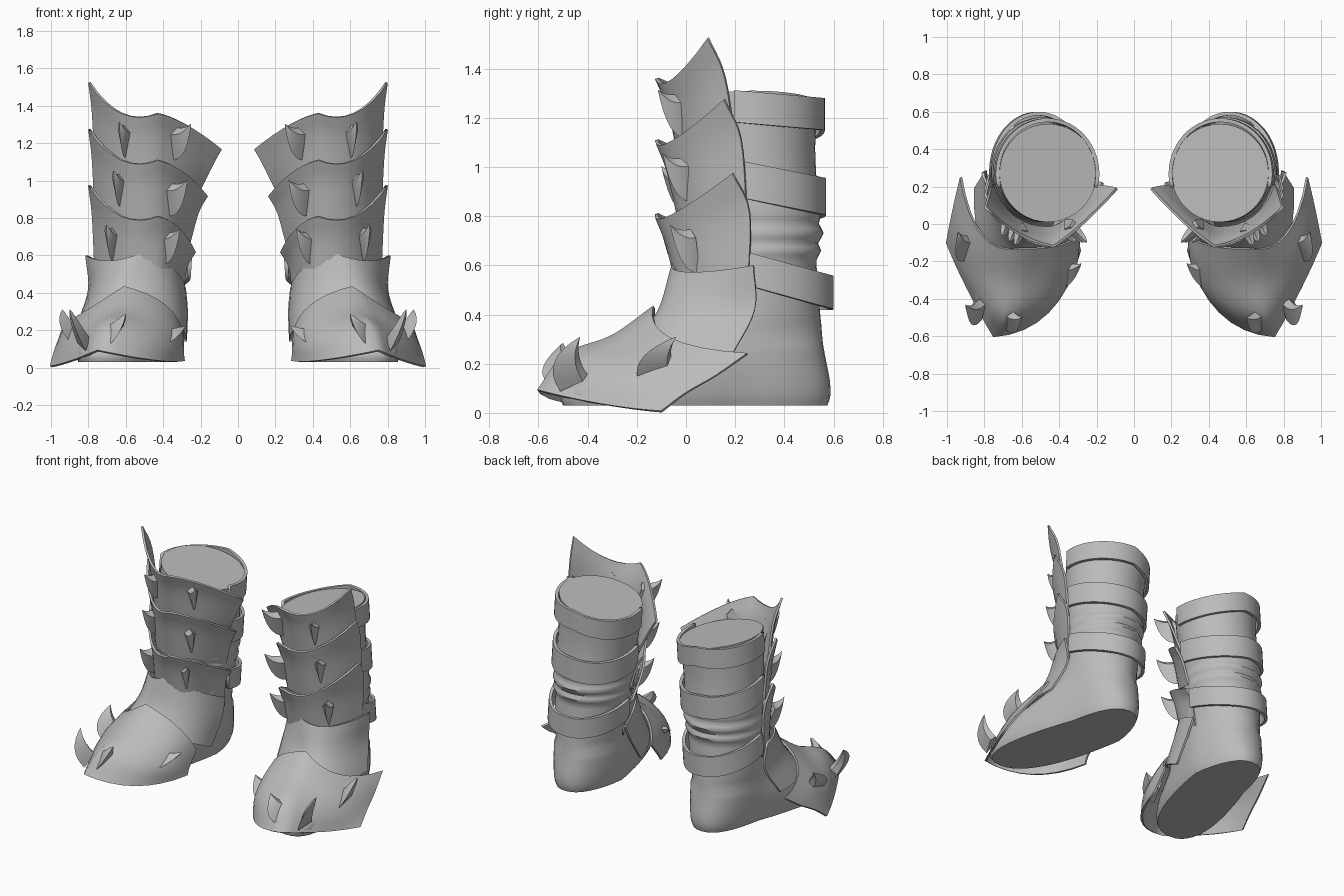
import bpy, bmesh, math
from mathutils import Vector

if "Cube" in bpy.data.objects:
    bpy.data.objects.remove(bpy.data.objects["Cube"])

GREY = (0.5, 0.5, 0.5, 1)
mat = bpy.data.materials.new("plain grey")
mat.use_nodes = True
mat.diffuse_color = GREY
mat.node_tree.nodes["Principled BSDF"].inputs["Base Color"].default_value = GREY


def finish(name, verts, faces, thickness=0, angle=35):
    """Make a smooth object, thicken it if asked, and mirror it to the other boot."""
    mesh = bpy.data.meshes.new(name)
    mesh.from_pydata(verts, [], faces)
    mesh.materials.append(mat)
    ob = bpy.data.objects.new(name, mesh)
    bpy.context.collection.objects.link(ob)
    bpy.ops.object.select_all(action="DESELECT")
    ob.select_set(True)
    bpy.context.view_layer.objects.active = ob
    bpy.ops.object.shade_smooth_by_angle(angle=math.radians(angle))
    bm = bmesh.new()
    bm.from_mesh(mesh)
    if thickness:
        # Crisp rims on the thin shells
        for e in bm.edges:
            if e.is_boundary:
                e.smooth = False
        solid = ob.modifiers.new("thickness", "SOLIDIFY")
        solid.thickness = thickness
        solid.offset = 0
    else:
        bmesh.ops.recalc_face_normals(bm, faces=bm.faces)
    bm.to_mesh(mesh)
    bm.free()
    ob.modifiers.new("pair", "MIRROR").use_mirror_merge = False


def grid_faces(rows, cols, closed=False):
    faces = []
    for r in range(rows - 1):
        for c in range(cols if closed else cols - 1):
            d = (c + 1) % cols
            faces.append((r * cols + c, (r + 1) * cols + c, (r + 1) * cols + d, r * cols + d))
    return faces


def through(a, b, c, t):
    """Parabola through three points."""
    return a * (2 * t - 1) * (t - 1) + b * 4 * t * (1 - t) + c * t * (2 * t - 1)


def catmull(points, steps):
    p = [2 * points[0] - points[1]] + points + [2 * points[-1] - points[-2]]
    out = []
    for i in range(1, len(p) - 2):
        for k in range(steps):
            t = k / steps
            out.append(p[i] + (p[i + 1] - p[i - 1]) * t / 2
                       + (2 * p[i - 1] - 5 * p[i] + 4 * p[i + 1] - p[i + 2]) * t * t / 2
                       + (3 * p[i] - p[i - 1] - 3 * p[i + 1] + p[i + 2]) * t ** 3 / 2)
    return out + [points[-1]]


def plate(name, rows, n=8, steps=5):
    """Armour plate: each row runs inner edge, cheek, ridge, cheek, outer edge."""
    lines = []
    for row in rows:
        a, b, c, d, e = map(Vector, row)
        lines.append([through(a, b, c, i / n) for i in range(n)]
                     + [through(c, d, e, i / n) for i in range(n + 1)])
    columns = [catmull(list(col), steps) for col in zip(*lines)]
    verts = [v for row in zip(*columns) for v in row]
    finish(name, verts, grid_faces(len(columns[0]), len(columns)), 0.014, 75)


def claw(name, low, high, tip, width=0.036, steps=8):
    """Hooked thorn standing on the line low-high and ending at tip."""
    low, high, tip = Vector(low), Vector(high), Vector(tip)
    axis = (high - low).normalized()
    reach = tip - (low + high) / 2
    out = reach - axis * reach.dot(axis)
    side = axis.cross(out).normalized()
    low, high = low - out * 0.12, high - out * 0.12
    verts = []
    for i in range(steps):
        t = i / steps
        under = low * (1 - t) ** 2 + (low + out * 1.2) * 2 * t * (1 - t) + tip * t * t
        over = high * (1 - t) ** 2 + (high + out * 0.7) * 2 * t * (1 - t) + tip * t * t
        mid = under.lerp(over, 0.8)
        w = side * width * (1 - t) ** 0.6
        verts += [under, mid + w, over, mid - w]
    faces = grid_faces(steps, 4, True)
    last = 4 * (steps - 1)
    verts.append(tip)
    faces += [(last + k, last + 4, last + (k + 1) % 4) for k in range(4)] + [(0, 1, 2, 3)]
    finish(name, verts, faces)


def leg_x(z):
    """The leg leans inward towards the top."""
    return 0.52 - 0.06 * max(0, z - 0.4) / 0.9


# Boot body: stacked rings of (height, back, front, half width)
levels = [(.03, .575, -.5, .215), (.07, .587, -.51, .228), (.13, .585, -.47, .235),
          (.2, .572, -.36, .235), (.28, .557, -.23, .23), (.36, .55, -.09, .226),
          (.46, .54, -.01, .228), (.56, .535, .02, .235), (.62, .53, .03, .236),
          (.66, .55, .02, .248), (.69, .537, .03, .24), (.73, .56, .01, .253),
          (.77, .54, .03, .242), (.81, .55, .02, .25), (.9, .535, .02, .247),
          (1.1, .525, .01, .252), (1.31, .535, .01, .26)]
rings = catmull([Vector(level) for level in levels], 2)
N = 40
verts = []
for z, back, front, half in rings:
    for k in range(N):
        a = 2 * math.pi * k / N
        power = 0.85 if z < 0.3 else 1
        ca, sa = math.cos(a), math.sin(a)
        y = (back + front) / 2 + (back - front) / 2 * math.copysign(abs(ca) ** power, ca)
        toe = max(0, 1 - z / 0.45)
        x = half * math.copysign(abs(sa) ** power, sa) * (1 - 0.1 * toe * ca)
        slope = 0.1 * max(0, (z - 0.9) / 0.41) * (1 - sa) / 2
        verts.append((leg_x(z) + max(0, 0.25 - y) * 0.26 * min(1, toe * 2) + x, y, z - slope))
faces = [f[::-1] for f in grid_faces(len(rings), N, True)]
top = (len(rings) - 1) * N
faces += [tuple(range(N)), tuple(range(top + N - 1, top - 1, -1))]
finish("boot_body", verts, faces, 0, 50)

# Straps around the back: side and back heights, depth, back y, half width, sweep, inner drop
for label, side_z, back_z, depth, back_y, half, sweep, drop in (
        ("upper", 1.24, 1.215, .13, .555, .27, 105, .08),
        ("middle", .94, .88, .15, .56, .264, 102, .05),
        ("lower", .58, .49, .135, .59, .252, 92, .03)):
    verts, cols = [], 33
    for r in (1, 0, -1):
        for c in range(cols):
            a = math.radians(sweep * (2 * c / (cols - 1) - 1))
            z = side_z + (back_z - side_z) * math.cos(a) - drop * max(0, -math.sin(a))
            z += r * depth / 2
            verts.append((leg_x(z) + half * math.sin(a),
                          0.27 + (back_y - 0.27) * math.cos(a), z))
    finish(label + "_strap", verts, [f[::-1] for f in grid_faces(3, cols)], 0.02)

# Shin plates: ridge height, inner tip x and y, outer tip y
for label, z, xi, yi, yo in (("upper", 1.36, .09, .19, .09),
                             ("middle", 1.11, .165, .22, .155),
                             ("lower", .81, .23, .25, .19)):
    c = xi * 0.3
    plate(label + "_shin_plate", [
        [(xi, yi, z - .19), (.25 + c, .0, z - .06), (.43, -.12, z),
         (.62, -.05, z), (.795, yo, z + .165)],
        [(xi + .05, yi + .01, z - .28), (.27 + c, .03, z - .17), (.435, -.07, z - .12),
         (.63, -.01, z - .12), (.775, yo + .07, z)],
        [(xi * .5 + .18, yi + .02, z - .45), (.3 + c, .05, z - .37), (.45, -.02, z - .35),
         (.64, .035, z - .35), (.76, min(yo + .12, .25), z - .33)]])

# Ankle plate bending from shin to foot
plate("ankle_plate", [
    [(.285, .26, .42), (.355, .04, .53), (.52, -.05, .61), (.68, .01, .57), (.81, .275, .6)],
    [(.275, .21, .3), (.355, -.02, .39), (.57, -.1, .43), (.73, -.03, .41), (.795, .28, .42)],
    [(.28, .1, .14), (.36, -.1, .24), (.62, -.19, .31), (.8, -.11, .26), (.85, .19, .24)]])

# Toe plate with a pointed tip and a flared outer corner
plate("toe_plate", [
    [(.295, -.04, .17), (.39, -.11, .33), (.61, -.13, .43), (.81, -.06, .3), (.925, .25, .24)],
    [(.295, -.08, .12), (.39, -.24, .25), (.65, -.3, .31), (.87, -.16, .21), (.955, .12, .15)],
    [(.295, -.12, .07), (.41, -.38, .15), (.7, -.49, .235), (.89, -.27, .12), (.98, 0, .08)],
    [(.29, -.14, .035), (.46, -.47, .04), (.75, -.6, .09), (.89, -.34, .035), (1, -.1, .005)]])

# Claws on the shin plates, an outer and an inner one on each
shin_claws = {"outer": ([(.605, -.02, 1.21), (.635, .0, .95), (.675, .03, .66)], (.03, -.095)),
              "inner": ([(.335, .0, 1.2), (.355, .0, .9), (.395, .0, .64)], (-.085, -.1))}
for label, (spots, (dx, dy)) in shin_claws.items():
    for level, (x, y, z) in zip(("upper", "middle", "lower"), spots):
        claw(f"{level}_{label}_shin_claw", (x - dx * .3, y + .02, z - .09),
             (x, y - .02, z + .085), (x + dx, y + dy, z + .105))

# Claws on the toe plate
claw("outer_side_claw", (.91, -.2, .15), (.88, -.06, .21), (.94, -.04, .31))
claw("inner_side_claw", (.44, -.34, .11), (.385, -.2, .19), (.28, -.21, .22))
claw("outer_toe_claw", (.82, -.52, .1), (.835, -.41, .17), (.9, -.43, .31))
claw("inner_toe_claw", (.68, -.57, .13), (.655, -.46, .23), (.6, -.5, .285))
